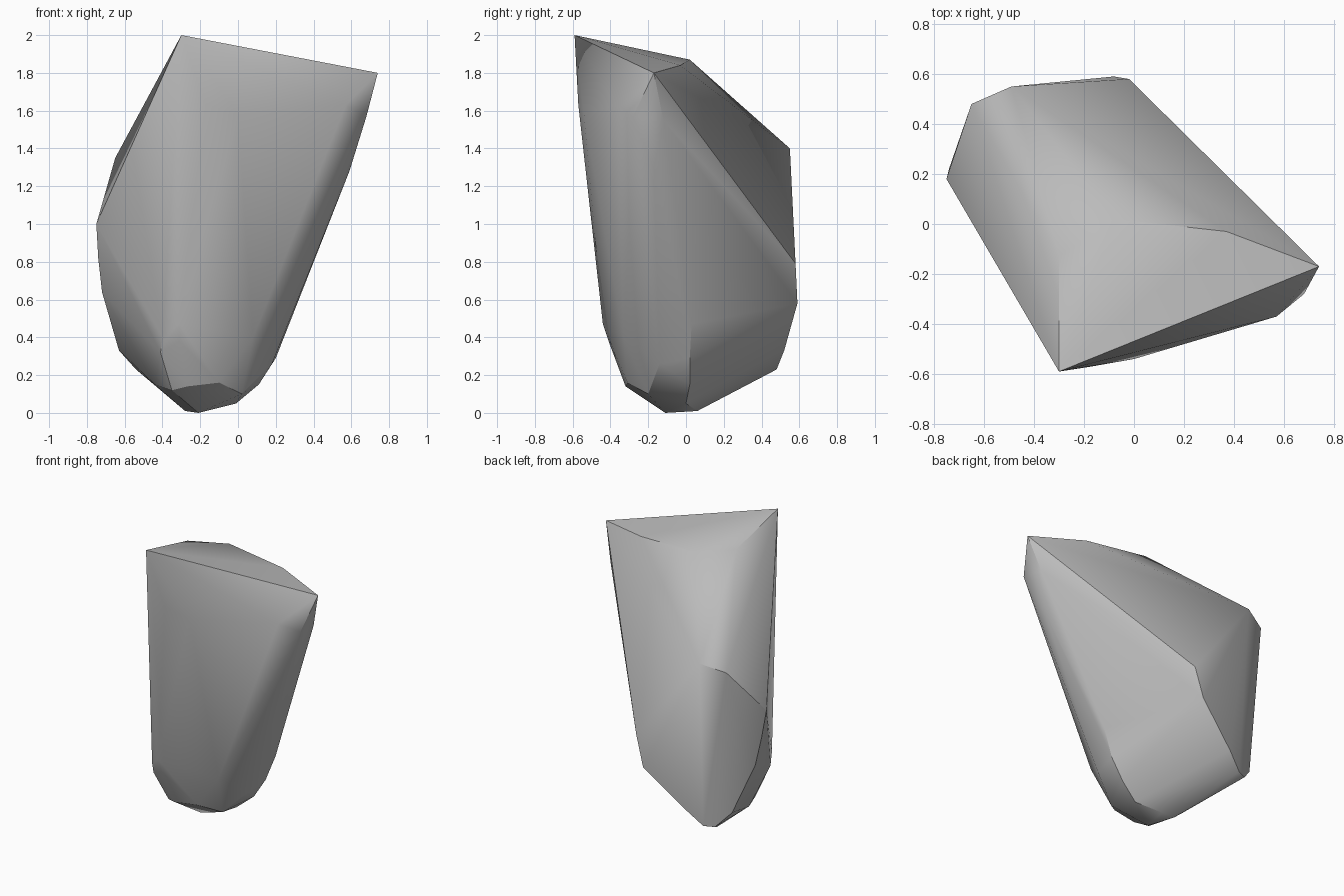
import bpy
import bmesh
import math
from mathutils import Vector

cube = bpy.data.objects.get("Cube")
if cube:
    bpy.data.objects.remove(cube, do_unlink=True)


def make_material(name, colour):
    material = bpy.data.materials.new(name)
    material.use_nodes = True
    material.diffuse_color = colour
    shader = material.node_tree.nodes["Principled BSDF"]
    shader.inputs["Base Color"].default_value = colour
    shader.inputs["Roughness"].default_value = 0.8
    return material


def build_hull(name, corner_groups, material, sharp_angle):
    """Wrap a convex stone around its chipped corners (given in hundredths)."""
    mesh = bpy.data.meshes.new(name)
    bm = bmesh.new()
    for group in corner_groups:
        for corner in group:
            bm.verts.new(Vector(corner) / 100)
    hull = bmesh.ops.convex_hull(bm, input=bm.verts[:], use_existing_faces=False)
    # Drop any corner that ended up buried inside the stone
    loose = [v for v in bm.verts if not v.link_faces]
    bmesh.ops.delete(bm, geom=loose, context="VERTS")
    bmesh.ops.recalc_face_normals(bm, faces=bm.faces[:])
    bm.to_mesh(mesh)
    bm.free()

    stone = bpy.data.objects.new(name, mesh)
    bpy.context.collection.objects.link(stone)
    mesh.materials.append(material)
    bpy.ops.object.select_all(action="DESELECT")
    stone.select_set(True)
    bpy.context.view_layer.objects.active = stone
    bpy.ops.object.shade_smooth_by_angle(angle=sharp_angle)
    return stone


# Slanted top: peak, far corner and the ridge between them
crown = [(-30, -59, 200), (74, -17, 180), (-8, 2, 187),
         (37, -3, 184), (-30, -13, 189)]

# Back shoulder and the steep rear face below it
back = [(-49, 55, 140), (-65, 48, 135), (-2, 58, 79), (-8, 59, 58),
        (-36, 52, 33), (-47, 48, 23), (-54, 45, 23)]

# Bulging edge on the -x side
flank = [(-75, 18, 100), (-74, 22, 82), (-72, 26, 64),
         (-63, 39, 33), (-44, -7, 15)]

# Broad front face and its rounded lower corner
front = [(57, -37, 163), (-17, -57, 163), (0, -54, 158), (-31, -44, 47),
         (-40, -38, 40), (-31, -41, 38), (-41, -35, 32), (-27, -32, 14),
         (-35, -27, 12), (8, -33, 40), (-10, -31, 16)]

# Narrow rounded edge on the +x side
edge = [(68, -28, 157), (67, -12, 155), (59, -17, 128), (27, 3, 47),
        (20, 2, 29), (11, 2, 15), (18, -14, 26), (2, -20, 10)]

# Small worn base
base = [(-1, 0, 5), (-21, -11, 0), (-28, 6, 1), (-18, 6, 1)]

stone_grey = make_material("stone grey", (0.5, 0.5, 0.5, 1.0))
build_hull("boulder", [crown, back, flank, front, edge, base],
           stone_grey, math.radians(30))
